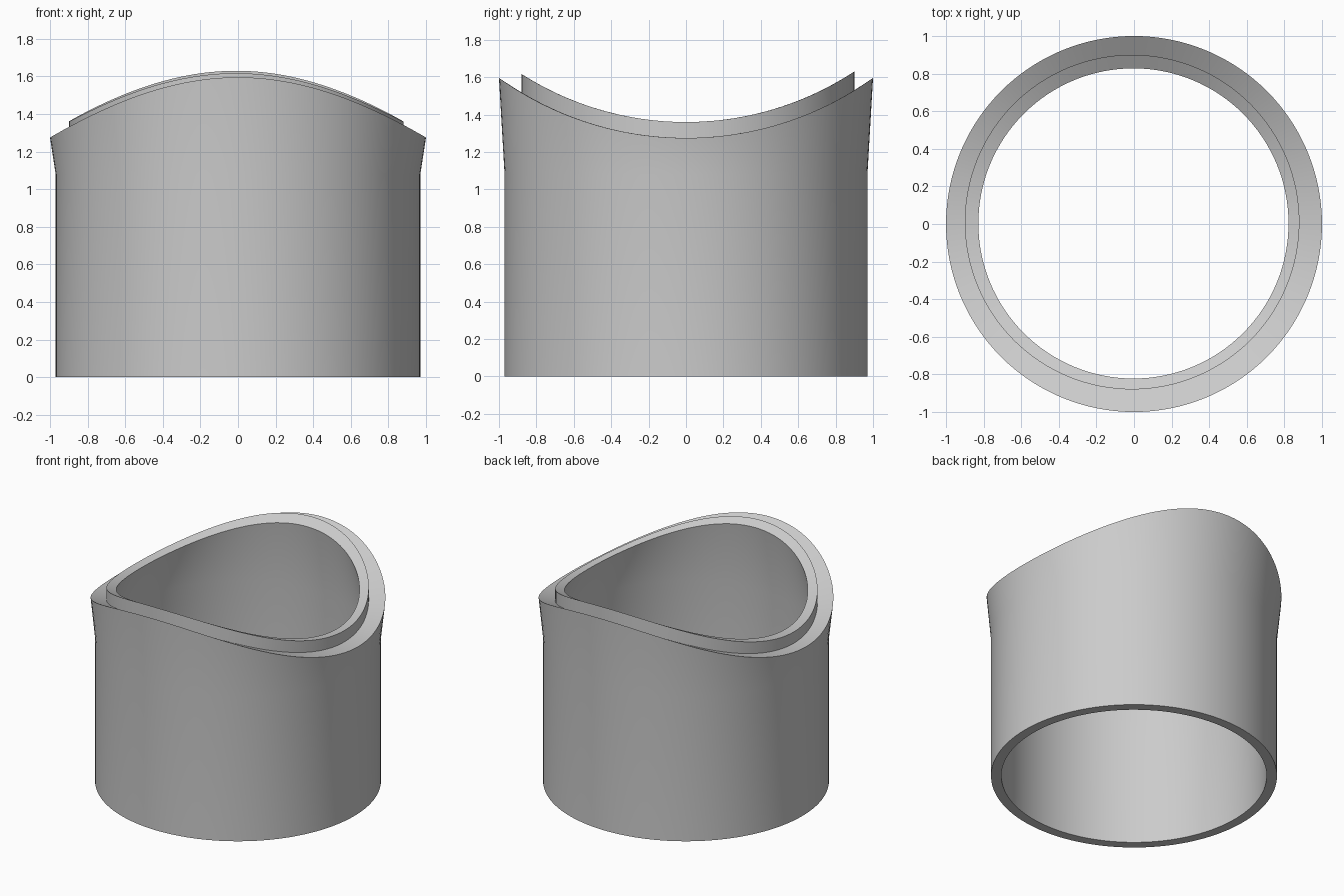
import bpy, bmesh, math

cube = bpy.data.objects.get("Cube")
if cube:
    bpy.data.objects.remove(cube, do_unlink=True)

SEGMENTS = 128
AXIS_Z = 2.995      # height of the sideways cylinder that shapes the saddle
LEDGE_R = 1.72      # its radius at the outer ledge
LIP_R = 1.635       # its radius at the raised lip


def saddle(radius):
    """Height rule for a ring lying on a cylinder that runs along x."""
    return lambda y: AXIS_Z - math.sqrt(radius ** 2 - y ** 2)


def flat(z):
    return lambda y: z


# Material
grey = bpy.data.materials.new("plain grey")
grey.use_nodes = True
colour = (0.6, 0.6, 0.6, 1)
grey.diffuse_color = colour
grey.node_tree.nodes["Principled BSDF"].inputs["Base Color"].default_value = colour

# Rings from the outer foot, over the rim and lip, down the bore:
# radius, centre offset, height rule
rings = [
    (0.97, 0, flat(0)),
    (0.97, 0, flat(1.08)),
    (1.00, 0, saddle(LEDGE_R)),
    (0.89, 0.01, saddle(LEDGE_R)),
    (0.89, 0.01, saddle(LIP_R)),
    (0.825, 0.003, saddle(LIP_R)),
    (0.90, 0, flat(1.08)),
    (0.90, 0, flat(0)),
]

# Saddle-topped sleeve
bm = bmesh.new()
loops = []
for radius, shift, height in rings:
    loop = []
    for i in range(SEGMENTS):
        a = 2 * math.pi * i / SEGMENTS
        x = radius * math.cos(a) - shift
        y = radius * math.sin(a) + shift
        loop.append(bm.verts.new((x, y, height(y))))
    loops.append(loop)
for k, lower in enumerate(loops):
    upper = loops[(k + 1) % len(loops)]
    for i in range(SEGMENTS):
        j = (i + 1) % SEGMENTS
        bm.faces.new((lower[i], lower[j], upper[j], upper[i]))
bmesh.ops.recalc_face_normals(bm, faces=bm.faces)

mesh = bpy.data.meshes.new("saddle_sleeve")
bm.to_mesh(mesh)
bm.free()
mesh.materials.append(grey)
sleeve = bpy.data.objects.new("saddle_sleeve", mesh)
bpy.context.collection.objects.link(sleeve)
bpy.context.view_layer.objects.active = sleeve
sleeve.select_set(True)
bpy.ops.object.shade_smooth_by_angle(angle=math.radians(30))
